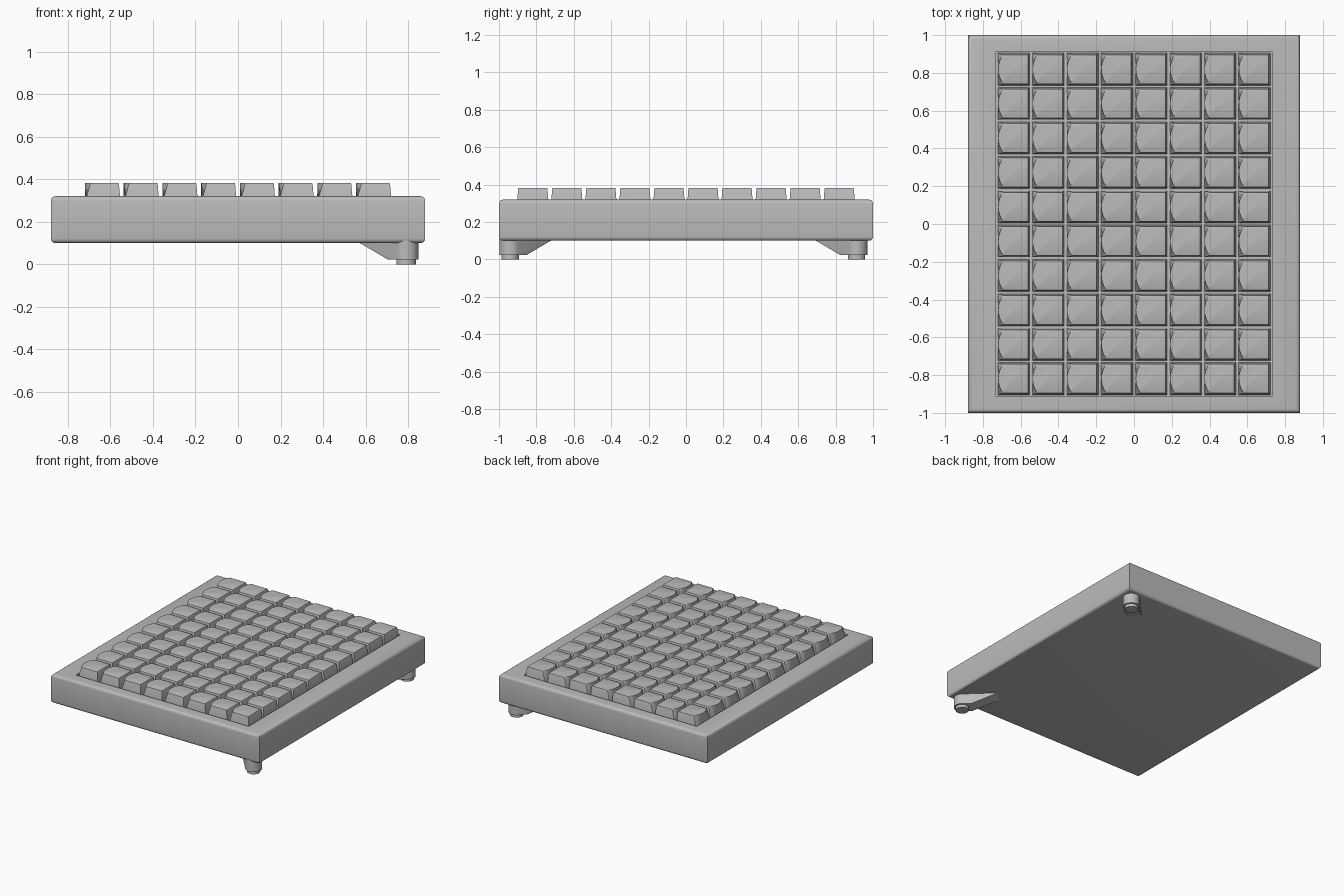
import bpy
import bmesh
from math import sin, cos, pi, radians

default_cube = bpy.data.objects.get("Cube")
if default_cube:
    bpy.data.objects.remove(default_cube, do_unlink=True)

# One neutral grey plastic everywhere
plastic = bpy.data.materials.new("grey_plastic")
plastic.use_nodes = True
grey = (0.5, 0.5, 0.5, 1)
plastic.diffuse_color = grey
plastic.node_tree.nodes["Principled BSDF"].inputs["Base Color"].default_value = grey


def finish(bm, name, location=(0, 0, 0), turn=0):
    """Turn a bmesh into a named object with angle-limited smooth shading."""
    bmesh.ops.recalc_face_normals(bm, faces=bm.faces)
    mesh = bpy.data.meshes.new(name)
    bm.to_mesh(mesh)
    bm.free()
    obj = bpy.data.objects.new(name, mesh)
    bpy.context.collection.objects.link(obj)
    mesh.materials.append(plastic)
    obj.location = location
    obj.rotation_euler.z = turn
    bpy.ops.object.select_all(action='DESELECT')
    obj.select_set(True)
    bpy.context.view_layer.objects.active = obj
    bpy.ops.object.shade_smooth_by_angle(angle=radians(32))
    return obj


HALF_X, HALF_Y = 0.88, 1.0
BOTTOM, TOP = 0.10, 0.32
FLOOR = 0.29
PITCH = 0.182
COLS, ROWS = 8, 10


# Housing: slab with rounded top and bottom edges and a shallow key well
def make_housing():
    bm = bmesh.new()
    bmesh.ops.create_cube(bm, size=2)
    for v in bm.verts:
        v.co.x *= HALF_X
        v.co.y *= HALF_Y
        v.co.z = TOP if v.co.z > 0 else BOTTOM
    flat = [e for e in bm.edges if abs(e.verts[0].co.z - e.verts[1].co.z) < 0.01]
    bmesh.ops.bevel(bm, geom=flat, offset=0.022, segments=4, profile=0.5,
                    affect='EDGES')
    top = max(bm.faces, key=lambda f: f.calc_center_median().z)
    bmesh.ops.inset_individual(bm, faces=[top], thickness=0.05)
    for v in top.verts:
        v.co.x = (1 if v.co.x > 0 else -1) * (COLS * PITCH / 2 + 0.002)
        v.co.y = (1 if v.co.y > 0 else -1) * (ROWS * PITCH / 2 + 0.004)
    well = bmesh.ops.extrude_discrete_faces(bm, faces=[top])["faces"][0]
    for v in well.verts:
        v.co.z = FLOOR
    finish(bm, "housing")


# Key: tapered cap whose left edge bows out at the top
def make_keys():
    bm = bmesh.new()
    steps = 8
    lower = [(0.085, -0.085), (0.085, 0.085)]
    upper = [(0.077, -0.078), (0.077, 0.078)]
    for i in range(steps + 1):
        t = 1 - 2 * i / steps
        lower.append((-0.083, 0.085 * t))
        upper.append((-0.082 + 0.026 * t * t, 0.078 * t))
    low = [bm.verts.new((x, y, FLOOR)) for x, y in lower]
    high = [bm.verts.new((x, y, 0.383)) for x, y in upper]
    bm.faces.new(low)
    cap = bm.faces.new(high)
    n = len(low)
    for i in range(n):
        j = (i + 1) % n
        bm.faces.new((low[i], low[j], high[j], high[i]))
    bmesh.ops.bevel(bm, geom=list(cap.edges), offset=0.005, segments=2,
                    profile=0.5, affect='EDGES')
    keys = finish(bm, "keys", (-(COLS - 1) * PITCH / 2, -(ROWS - 1) * PITCH / 2, 0))
    for name, count, step in (("columns", COLS, (PITCH, 0, 0)),
                              ("rows", ROWS, (0, PITCH, 0))):
        arr = keys.modifiers.new(name, 'ARRAY')
        arr.count = count
        arr.use_relative_offset = False
        arr.use_constant_offset = True
        arr.constant_offset_displace = step


# Foot: round boss with a sloped arm pointing inward, on a small round pad
def make_foot(prefix, location, turn):
    bm = bmesh.new()
    radius, half_width = 0.058, 0.052
    for i in range(32):
        a = 2 * pi * i / 32
        for z in (0.023, 0.112):
            bm.verts.new((radius * cos(a), radius * sin(a), z))
    for side in (-half_width, half_width):
        bm.verts.new((0.07, side, 0.023))
        bm.verts.new((0.26, side, 0.102))
    bmesh.ops.convex_hull(bm, input=list(bm.verts))
    loose = [v for v in bm.verts if not v.link_faces]
    bmesh.ops.delete(bm, geom=loose, context='VERTS')
    bmesh.ops.dissolve_limit(bm, angle_limit=radians(1), verts=list(bm.verts),
                             edges=list(bm.edges))
    finish(bm, prefix + "_foot", location, turn)

    pad = bmesh.new()
    bmesh.ops.create_cone(pad, cap_ends=True, segments=32, radius1=0.046,
                          radius2=0.046, depth=0.03)
    bmesh.ops.translate(pad, verts=list(pad.verts), vec=(0, 0, 0.015))
    finish(pad, prefix + "_foot_pad", location)


make_housing()
make_keys()
make_foot("front", (0.79, -0.94, 0), radians(135))
make_foot("back", (0.79, 0.912, 0), radians(-135))
